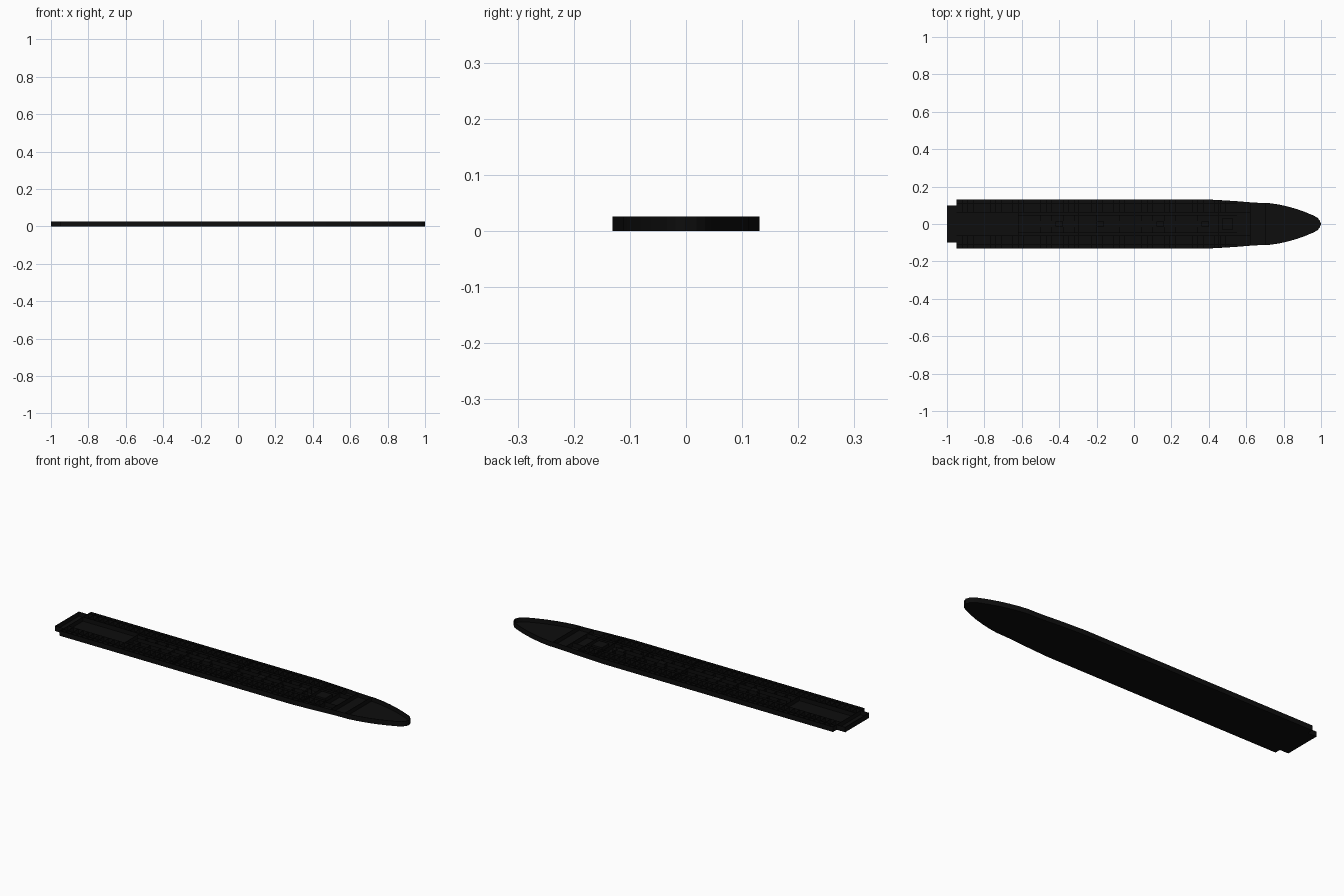
import bpy, bmesh

if "Cube" in bpy.data.objects:
    bpy.data.objects.remove(bpy.data.objects["Cube"])

H = 0.026      # overall height
FLOOR = 0.004  # deck plate thickness
T = 0.002      # partition thickness

black = bpy.data.materials.new("black")
black.diffuse_color = (0.004, 0.004, 0.004, 1)
black.use_nodes = True
black.node_tree.nodes["Principled BSDF"].inputs["Base Color"].default_value = black.diffuse_color

# half outline of the deck, stern to bow
HALF = [(-1, 0.10), (-0.95, 0.10), (-0.95, 0.131), (0.40, 0.131), (0.47, 0.127),
        (0.55, 0.122), (0.62, 0.116), (0.67, 0.113), (0.72, 0.112), (0.77, 0.105),
        (0.82, 0.094), (0.87, 0.080), (0.92, 0.062), (0.96, 0.045), (0.98, 0.034),
        (0.993, 0.019), (1.0, 0.0)]
OUTLINE = HALF + [(x, -y) for x, y in reversed(HALF[:-1])]


def half_width(x):
    for (x0, y0), (x1, y1) in zip(HALF, HALF[1:]):
        if x1 > x0 and x0 <= x <= x1:
            return y0 + (y1 - y0) * (x - x0) / (x1 - x0)
    return 0


def inset(pts, d):
    n, out = len(pts), []
    from_to = lambda a, b: ((b[0] - a[0]), (b[1] - a[1]))
    for i in range(n):
        normals = []
        for a, b in ((pts[i - 1], pts[i]), (pts[i], pts[(i + 1) % n])):
            dx, dy = from_to(a, b)
            l = (dx * dx + dy * dy) ** 0.5
            normals.append((dy / l, -dx / l))
        (ax, ay), (bx, by) = normals
        k = d / (1 + ax * bx + ay * by)
        out.append((pts[i][0] + (ax + bx) * k, pts[i][1] + (ay + by) * k))
    return out


def finish(bm, name):
    bmesh.ops.recalc_face_normals(bm, faces=bm.faces)
    me = bpy.data.meshes.new(name)
    bm.to_mesh(me)
    bm.free()
    me.materials.append(black)
    ob = bpy.data.objects.new(name, me)
    bpy.context.collection.objects.link(ob)


def boxes(name, items):
    """items: (x0, x1, y0, y1, top)"""
    bm = bmesh.new()
    for x0, x1, y0, y1, top in items:
        vs = bmesh.ops.create_cube(bm, size=1)["verts"]
        for v in vs:
            v.co = (x1 if v.co.x > 0 else x0, y1 if v.co.y > 0 else y0,
                    top if v.co.z > 0 else FLOOR)
    finish(bm, name)


# deck plate
bm = bmesh.new()
base = bm.faces.new([bm.verts.new((x, y, 0)) for x, y in OUTLINE])
up = bmesh.ops.extrude_face_region(bm, geom=[base], use_keep_orig=True)
for v in up["geom"]:
    if isinstance(v, bmesh.types.BMVert):
        v.co.z = FLOOR
finish(bm, "deck_plate")

# outer wall following the outline
bm = bmesh.new()
inner = inset(OUTLINE, 0.003)
loops = [[bm.verts.new((x, y, z)) for x, y in pts]
         for pts, z in ((OUTLINE, 0), (OUTLINE, H), (inner, H), (inner, FLOOR))]
n = len(OUTLINE)
for a, b in zip(loops, loops[1:]):
    for i in range(n):
        j = (i + 1) % n
        bm.faces.new((a[i], a[j], b[j], b[i]))
finish(bm, "outer_wall")

# cross bulkheads
boxes("bulkheads", [(x, x + T, -half_width(x) + 0.001, half_width(x) - 0.001, H)
                    for x in (-0.95, -0.62, -0.30, 0.0, 0.25, 0.45, 0.55, 0.62, 0.70)])

# corridor and balcony walls running lengthwise on both sides
walls = []
for s in (1, -1):
    for y, x0, x1 in ((0.108, -0.95, 0.55), (0.062, -0.95, 0.62), (0.046, -0.62, 0.55)):
        walls.append((x0, x1, s * y - T / 2, s * y + T / 2, H))
boxes("corridor_walls", walls)

# cabin partitions on both sides
cabins = []
step = 0.03
for i in range(1, 50):
    x = -0.95 + i * step
    w = half_width(x) - 0.001
    for s in (1, -1):
        y0, y1 = sorted((s * 0.062, s * w))
        cabins.append((x, x + T, y0, y1, H))
        if -0.60 < x < 0.40 and i % 2:
            y0, y1 = sorted((s * 0.016, s * 0.046))
            cabins.append((x, x + T, y0, y1, H))
boxes("cabin_partitions", cabins)

# inner room walls along the centre
boxes("centre_walls", [(-0.60, 0.42, s * 0.016 - T / 2, s * 0.016 + T / 2, H) for s in (1, -1)])

# stair and lift blocks
boxes("stair_blocks", [(x, x + 0.04, -0.013, 0.013, H) for x in (-0.42, -0.2, 0.12, 0.36)]
      + [(0.47, 0.53, -0.03, 0.03, H)])
